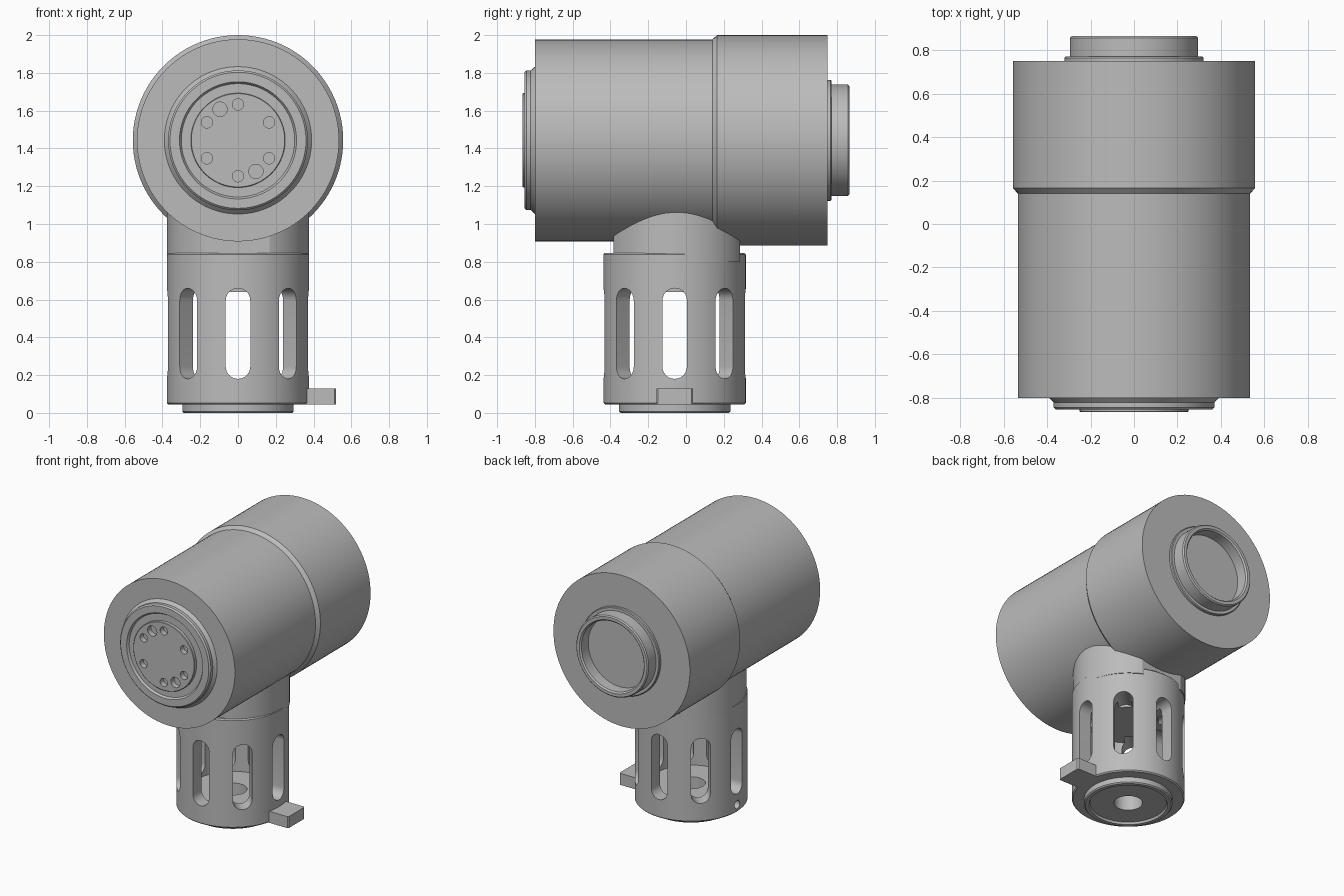
import bpy, bmesh
from math import cos, sin, pi, radians
from mathutils import Matrix, Vector

if "Cube" in bpy.data.objects:
    bpy.data.objects.remove(bpy.data.objects["Cube"], do_unlink=True)

metal = bpy.data.materials.new("plain grey")
metal.use_nodes = True
metal.diffuse_color = (0.5, 0.5, 0.5, 1)
metal.node_tree.nodes["Principled BSDF"].inputs["Base Color"].default_value = (0.5, 0.5, 0.5, 1)

AXIS_Z = 1.443      # height of the horizontal barrel
POST_Y = -0.06      # centre of the upright post
POST_R = 0.377
ALONG_Y = Matrix.Translation((0, 0, AXIS_Z)) @ Matrix.Rotation(-pi / 2, 4, 'X')
UPRIGHT = Matrix.Translation((0, POST_Y, 0))


def finish(name, bm):
    bmesh.ops.recalc_face_normals(bm, faces=bm.faces)
    mesh = bpy.data.meshes.new(name)
    bm.to_mesh(mesh)
    bm.free()
    mesh.materials.append(metal)
    obj = bpy.data.objects.new(name, mesh)
    bpy.context.collection.objects.link(obj)
    return obj


def smooth(obj):
    bpy.ops.object.select_all(action='DESELECT')
    obj.select_set(True)
    bpy.context.view_layer.objects.active = obj
    bpy.ops.object.shade_smooth_by_angle(angle=radians(25))


def lathe(name, profile, matrix, steps=96):
    """Revolve (radius, height) points about the local z axis."""
    bm = bmesh.new()
    verts = [bm.verts.new((r, 0, h)) for r, h in profile]
    edges = [bm.edges.new(pair) for pair in zip(verts, verts[1:])]
    bmesh.ops.spin(bm, geom=verts + edges, cent=(0, 0, 0), axis=(0, 0, 1),
                   angle=2 * pi, steps=steps)
    bmesh.ops.remove_doubles(bm, verts=bm.verts, dist=0.0002)
    bm.transform(matrix)
    return finish(name, bm)


def prism(bm, outline, low, high, matrix):
    """Extrude a flat outline between two local heights."""
    rings = [[bm.verts.new(matrix @ Vector((x, y, h))) for x, y in outline]
             for h in (low, high)]
    for ring in rings:
        bm.faces.new(ring)
    n = len(outline)
    for i in range(n):
        j = (i + 1) % n
        bm.faces.new((rings[0][i], rings[0][j], rings[1][j], rings[1][i]))


def circle(radius, n, cx=0, cy=0):
    return [(cx + radius * cos(2 * pi * i / n), cy + radius * sin(2 * pi * i / n))
            for i in range(n)]


def cut(obj, cutter):
    cutter.hide_render = True
    mod = obj.modifiers.new("cut", 'BOOLEAN')
    mod.object = cutter
    mod.solver = 'EXACT'
    deps = bpy.context.evaluated_depsgraph_get()
    mesh = bpy.data.meshes.new_from_object(obj.evaluated_get(deps))
    obj.modifiers.clear()
    obj.data = mesh
    bpy.data.objects.remove(cutter, do_unlink=True)


# Horizontal barrel: narrower front, wider rear with a chamfered step
smooth(lathe("front_housing", [(0, -0.8), (0.535, -0.8), (0.535, 0.15), (0, 0.15)], ALONG_Y))
smooth(lathe("rear_housing", [(0, 0.14), (0.535, 0.14), (0.557, 0.165),
                              (0.557, 0.75), (0, 0.75)], ALONG_Y))

# Front flange with a groove around a raised disc
flange = lathe("front_flange", [
    (0, -0.865), (0.247, -0.865), (0.25, -0.862), (0.25, -0.84), (0.3, -0.84),
    (0.31, -0.855), (0.36, -0.855), (0.37, -0.845), (0.37, -0.822),
    (0.39, -0.8), (0.39, -0.78), (0, -0.78)], ALONG_Y)

# Six screw holes and two larger pin holes in the disc
bm = bmesh.new()
holes = [(30 + 60 * k, 0.03) for k in range(6)] + [(120, 0.038), (300, 0.038)]
for angle, radius in holes:
    a = radians(angle)
    # local y points down once the axis is laid along the barrel
    outline = circle(radius, 24, 0.19 * cos(a), -0.19 * sin(a))
    prism(bm, outline, -0.9, -0.825, ALONG_Y)
cut(flange, finish("hole_cutter", bm))
smooth(flange)

# Rear collar, open cup
smooth(lathe("rear_collar", [
    (0, 0.74), (0.32, 0.74), (0.32, 0.765), (0.315, 0.77), (0.295, 0.77),
    (0.295, 0.857), (0.287, 0.865), (0.265, 0.865), (0.255, 0.855),
    (0.255, 0.775), (0, 0.775)], ALONG_Y))

# Neck between post and barrel, flattened front and back
bm = bmesh.new()
neck = [(x, max(-0.335, min(0.335, y))) for x, y in circle(POST_R - 0.002, 96)]
prism(bm, neck, 0.8, 1.2, Matrix.Translation((0, -0.05, 0)))
smooth(finish("neck", bm))

# Hollow post with a stepped foot and a central drain hole
post = lathe("slotted_post", [
    (0, 0.847), (0.369, 0.847), (POST_R, 0.839), (POST_R, 0.053), (0.369, 0.045),
    (0.295, 0.045), (0.295, 0.008), (0.287, 0), (0.262, 0), (0.255, 0.015),
    (0.095, 0.015), (0.095, 0.16), (0.28, 0.16), (0.28, 0.64), (0, 0.64)], UPRIGHT)

# Eight rounded slots, plus one pin hole opposite the tab
bm = bmesh.new()
half = 0.065
arc = [pi * i / 12 for i in range(13)]
slot = ([(half * cos(a), 0.595 + half * sin(a)) for a in arc] +
        [(-half * cos(a), 0.245 - half * sin(a)) for a in arc])
# local x is tangent, local y is up, local z is outward
STAND = Matrix.Rotation(pi / 2, 4, 'X')
for k in range(8):
    turn = UPRIGHT @ Matrix.Rotation(k * pi / 4, 4, 'Z') @ STAND
    prism(bm, slot, 0.2, 0.45, turn)
prism(bm, circle(0.03, 24, 0, 0.1), 0.3, 0.45,
      UPRIGHT @ Matrix.Rotation(-pi / 2, 4, 'Z') @ STAND)
cut(post, finish("slot_cutter", bm))
smooth(post)

# Side tab at the foot of the post
bm = bmesh.new()
tab = [(0.34, -0.097), (0.512, -0.097), (0.52, -0.089),
       (0.52, 0.089), (0.512, 0.097), (0.34, 0.097)]
prism(bm, tab, 0.045, 0.13, UPRIGHT)
smooth(finish("side_tab", bm))
